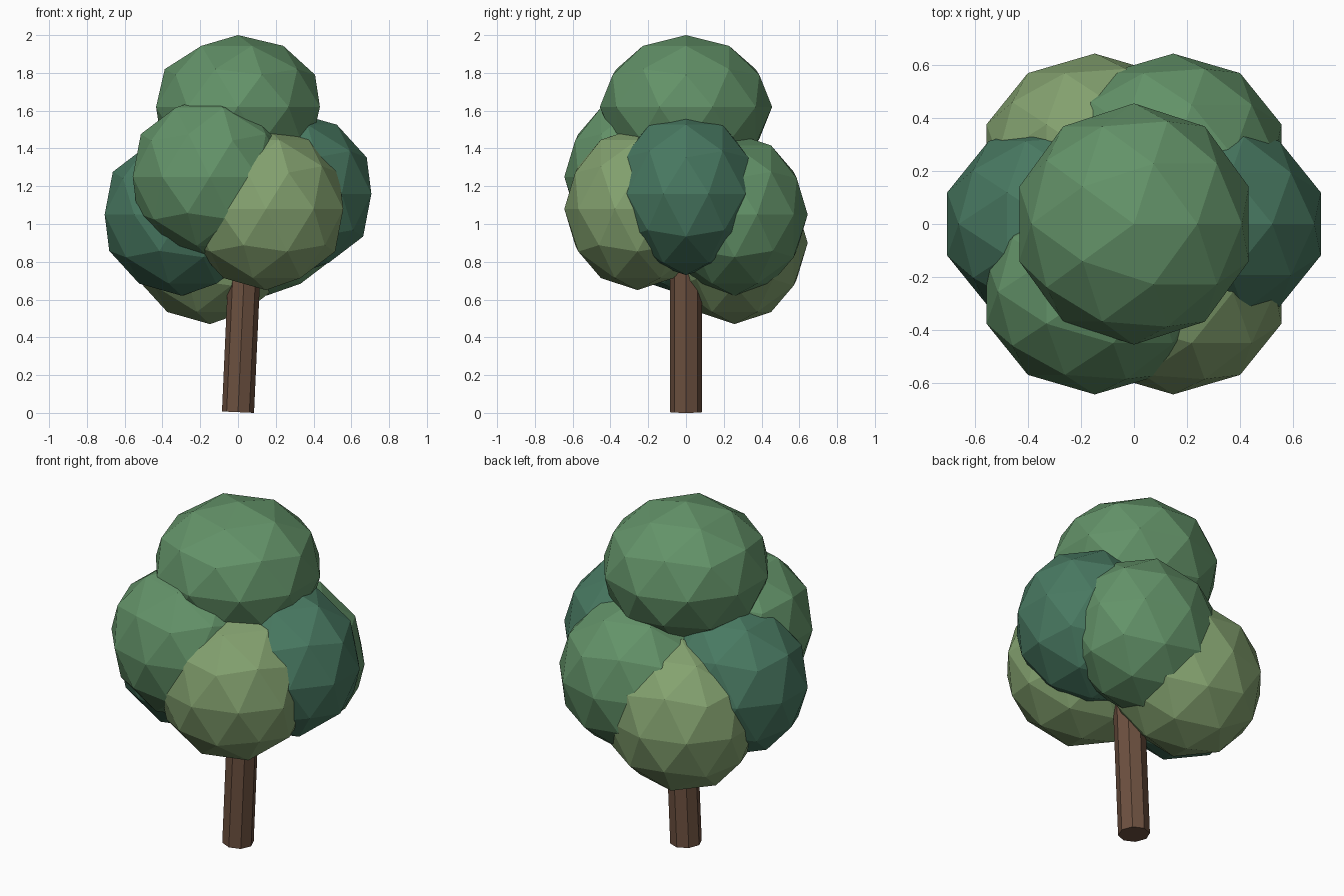
import bpy
from math import cos, sin, radians

if "Cube" in bpy.data.objects:
    bpy.data.objects.remove(bpy.data.objects["Cube"])


def material(name, rgb):
    m = bpy.data.materials.new(name)
    m.diffuse_color = (*rgb, 1)
    m.use_nodes = True
    m.node_tree.nodes["Principled BSDF"].inputs["Base Color"].default_value = m.diffuse_color
    return m


bark = material("bark", (0.15, 0.08, 0.05))
green = material("leaf_green", (0.125, 0.29, 0.14))
dark = material("leaf_dark", (0.065, 0.19, 0.12))
pale = material("leaf_pale", (0.23, 0.36, 0.16))


def clump(name, loc, size, mat):
    # faceted foliage ball
    bpy.ops.mesh.primitive_ico_sphere_add(subdivisions=2, radius=1, location=loc)
    ob = bpy.context.object
    ob.name = name
    ob.scale = size
    ob.data.materials.append(mat)


# Trunk: eight-sided, leaning slightly towards +x, running up into the crown
lean, length, radius = 0.045, 1.1, 0.085
base_z = radius * sin(lean)
bpy.ops.mesh.primitive_cylinder_add(
    vertices=8, radius=radius, depth=length, rotation=(0, lean, 0),
    location=(length / 2 * sin(lean), 0, base_z + length / 2 * cos(lean)))
trunk = bpy.context.object
trunk.name = "trunk"
trunk.data.materials.append(bark)

# Ring of six clumps at staggered heights
ring = [("right", 1.16, dark), ("back_right", 1.05, green),
        ("back_left", 0.90, pale), ("left", 1.05, dark),
        ("front_left", 1.25, green), ("front_right", 1.08, pale)]
for i, (side, z, mat) in enumerate(ring):
    a = radians(60 * i)
    clump("foliage_" + side, (0.297 * cos(a), 0.297 * sin(a), z),
          (0.43, 0.387, 0.43), mat)

# Crown clump on top
clump("foliage_top", (0, 0, 1.62), (0.456, 0.456, 0.38), green)
